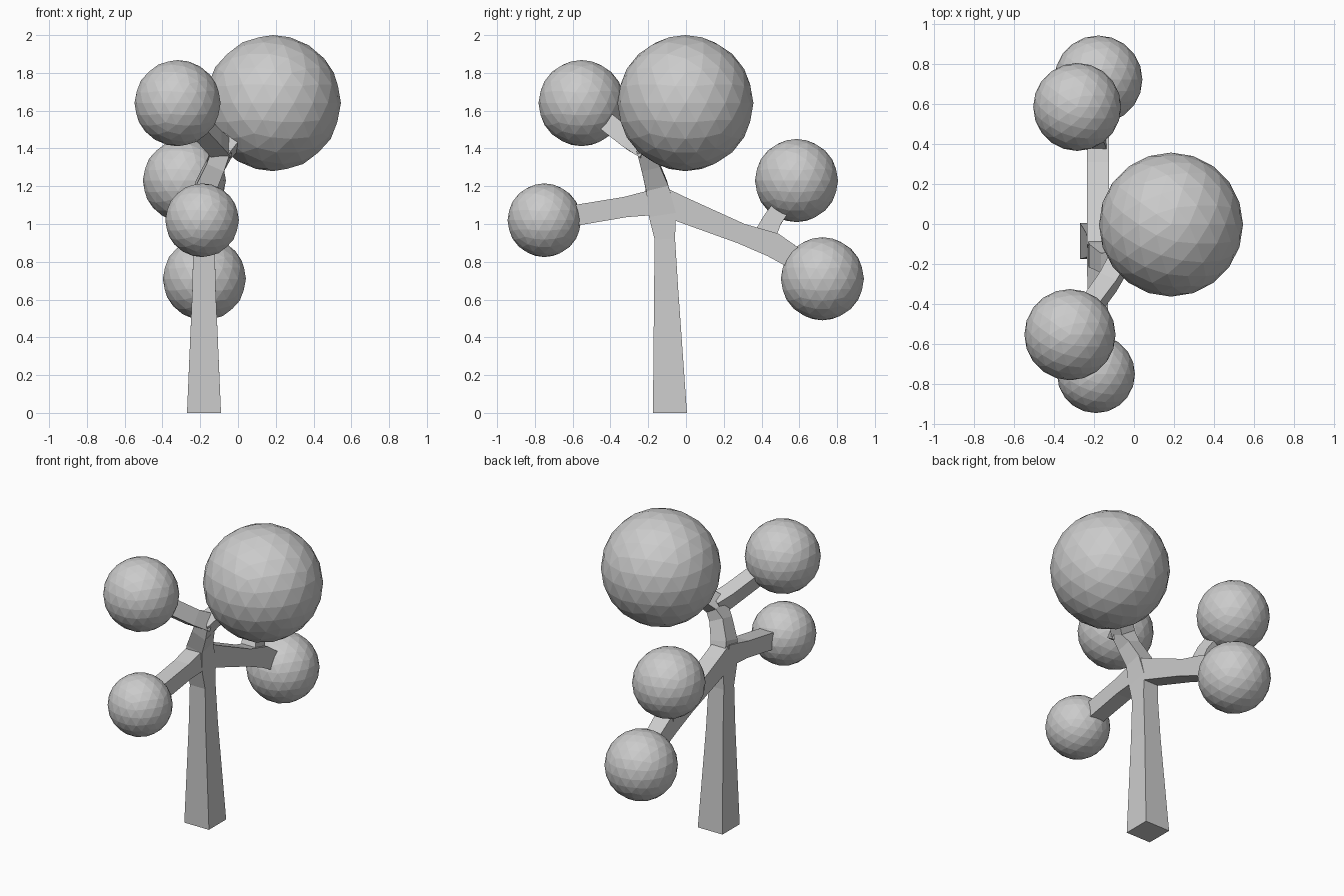
import bpy, bmesh
from mathutils import Vector

if "Cube" in bpy.data.objects:
    bpy.data.objects.remove(bpy.data.objects["Cube"])


def limb(name, stations):
    """Square-section tapered limb; stations are (x, y, z, half_width, half_depth)."""
    bm = bmesh.new()
    pts = [Vector(s[:3]) for s in stations]
    rings = []
    for i, s in enumerate(stations):
        t = (pts[min(i + 1, len(pts) - 1)] - pts[max(i - 1, 0)]).normalized()
        if s[2] == 0:
            t = Vector((0, 0, 1))  # keep the foot level
        side = Vector((1, 0, 0))
        side = (side - t * side.dot(t)).normalized()
        up = t.cross(side)
        rings.append([bm.verts.new(pts[i] + side * a * s[3] + up * b * s[4])
                      for a, b in ((-1, -1), (1, -1), (1, 1), (-1, 1))])
    for r, q in zip(rings, rings[1:]):
        for k in range(4):
            n = (k + 1) % 4
            bm.faces.new((r[k], r[n], q[n], q[k]))
    bm.faces.new(rings[0][::-1])
    bm.faces.new(rings[-1])
    bmesh.ops.recalc_face_normals(bm, faces=bm.faces)
    mesh = bpy.data.meshes.new(name)
    bm.to_mesh(mesh)
    bm.free()
    bpy.context.collection.objects.link(bpy.data.objects.new(name, mesh))


def foliage(name, x, y, z, r):
    bpy.ops.mesh.primitive_ico_sphere_add(subdivisions=3, radius=r, location=(x, y, z))
    bpy.context.object.name = name


# Trunk, bending at the top towards the crown
limb("trunk", [(-.18, -.085, 0, .09, .09), (-.18, -.105, .65, .062, .064),
               (-.18, -.112, .92, .056, .054), (-.18, -.125, 1.05, .056, .072),
               (-.17, -.155, 1.2, .056, .06), (-.12, -.19, 1.31, .05, .05),
               (-.08, -.2, 1.39, .05, .055), (.02, -.11, 1.5, .045, .045)])

# Branches
limb("front_branch", [(-.18, -.11, 1.12, .055, .075), (-.18, -.2, 1.11, .055, .065),
                      (-.18, -.32, 1.09, .052, .054), (-.185, -.62, 1.04, .05, .055)])
limb("back_branch", [(-.18, -.13, 1.12, .055, .075), (-.18, -.03, 1.08, .055, .068),
                     (-.18, .29, .95, .055, .054), (-.18, .46, .89, .055, .066),
                     (-.178, .62, .79, .05, .055)])
limb("back_twig", [(-.18, .41, .92, .05, .06), (-.2, .45, 1.01, .05, .05),
                   (-.26, .54, 1.14, .045, .045)])
limb("top_branch", [(-.08, -.2, 1.39, .05, .055), (-.13, -.29, 1.44, .048, .05),
                    (-.26, -.47, 1.58, .045, .05)])

# Foliage balls
foliage("crown_foliage", .185, -.003, 1.64, .36)
foliage("top_foliage", -.32, -.553, 1.64, .228)
foliage("front_foliage", -.19, -.75, 1.02, .195)
foliage("back_upper_foliage", -.284, .585, 1.23, .22)
foliage("back_lower_foliage", -.178, .722, .71, .22)
